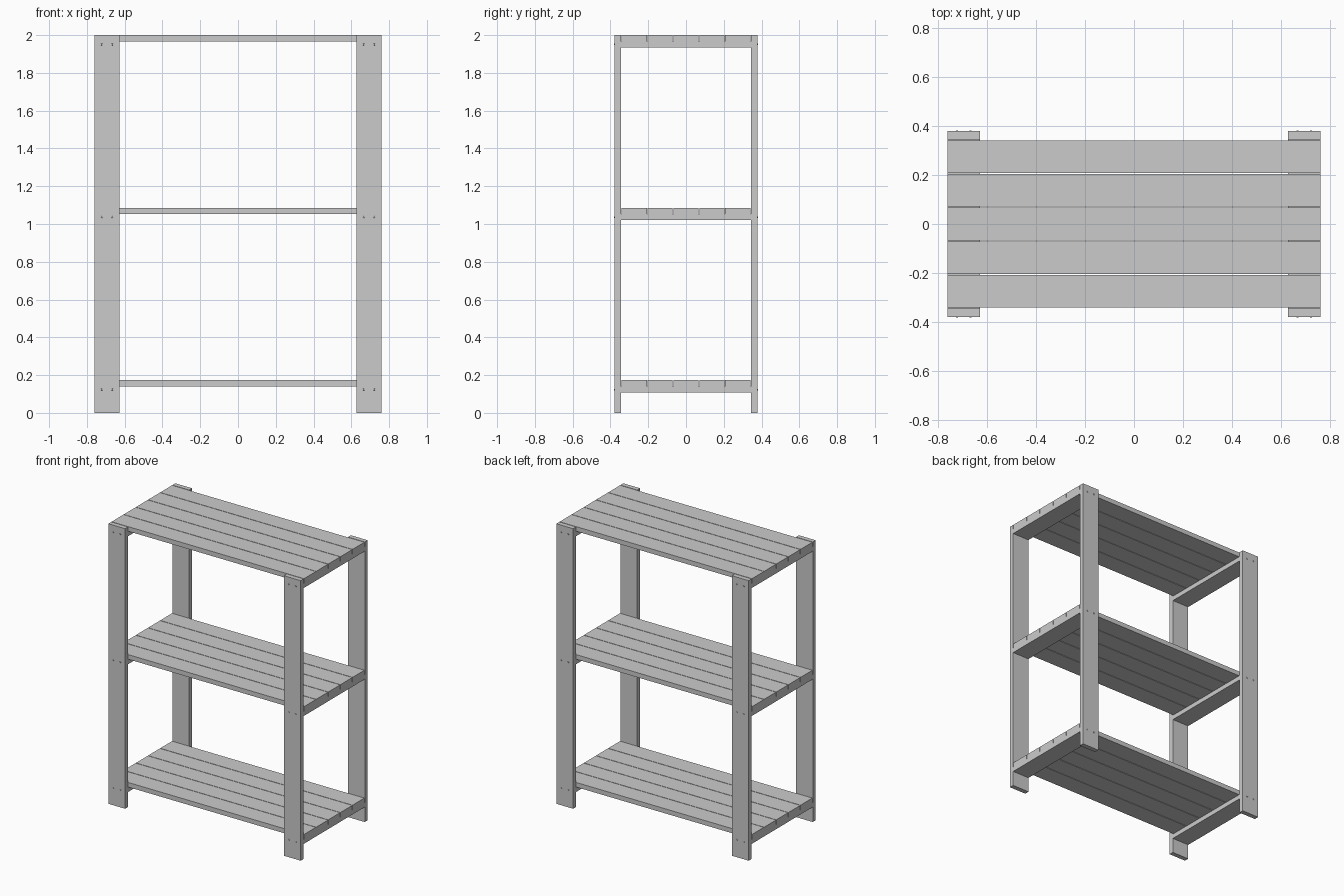
import bpy, bmesh, math
from mathutils import Matrix

if "Cube" in bpy.data.objects:
    bpy.data.objects.remove(bpy.data.objects["Cube"])

L, W, T = 0.76, 0.133, 0.033       # half length, board width, board thickness
LEG_Y = 0.345                      # inner face of the legs
SHELF_TOPS = {"bottom": 0.173, "middle": 1.086, "top": 2.0}


def board(name, x0, x1, y0, y1, z0, z1):
    bm = bmesh.new()
    bmesh.ops.create_cube(bm, size=1)
    for v in bm.verts:
        v.co = (x1 if v.co.x > 0 else x0,
                y1 if v.co.y > 0 else y0,
                z1 if v.co.z > 0 else z0)
    return finish(name, bm)


def finish(name, bm):
    me = bpy.data.meshes.new(name)
    bm.to_mesh(me)
    bm.free()
    ob = bpy.data.objects.new(name, me)
    bpy.context.collection.objects.link(ob)
    return ob


sides = {"left": (-L, -L + W), "right": (L - W, L)}
ends = {"front": -1, "back": 1}

# Four full-height legs
for side, (x0, x1) in sides.items():
    for end, s in ends.items():
        y0, y1 = sorted((s * LEG_Y, s * (LEG_Y + T)))
        board(f"{end}_{side}_leg", x0, x1, y0, y1, 0, 2)

for level, top in SHELF_TOPS.items():
    # Five slats with narrow gaps
    for i in range(5):
        yc = (i - 2) * 0.137
        board(f"{level}_shelf_slat_{i + 1}", -L, L, yc - W / 2, yc + W / 2, top - T, top)
    # Cross boards carrying the slats between the legs
    for side, (x0, x1) in sides.items():
        board(f"{level}_{side}_support", x0, x1, -LEG_Y, LEG_Y, top - 2 * T, top - T)

# Small domed screw heads, two per joint
for end, s in ends.items():
    bm = bmesh.new()
    for top in SHELF_TOPS.values():
        for x0, x1 in sides.values():
            for dx in (-0.028, 0.028):
                pos = ((x0 + x1) / 2 + dx, s * (LEG_Y + T + 0.0005), top - 1.5 * T)
                mat = Matrix.Translation(pos) @ Matrix.Rotation(s * -math.pi / 2, 4, "X")
                bmesh.ops.create_cone(bm, cap_ends=True, segments=12, radius1=0.006,
                                      radius2=0.0035, depth=0.004, matrix=mat)
    finish(f"{end}_screw_heads", bm)
